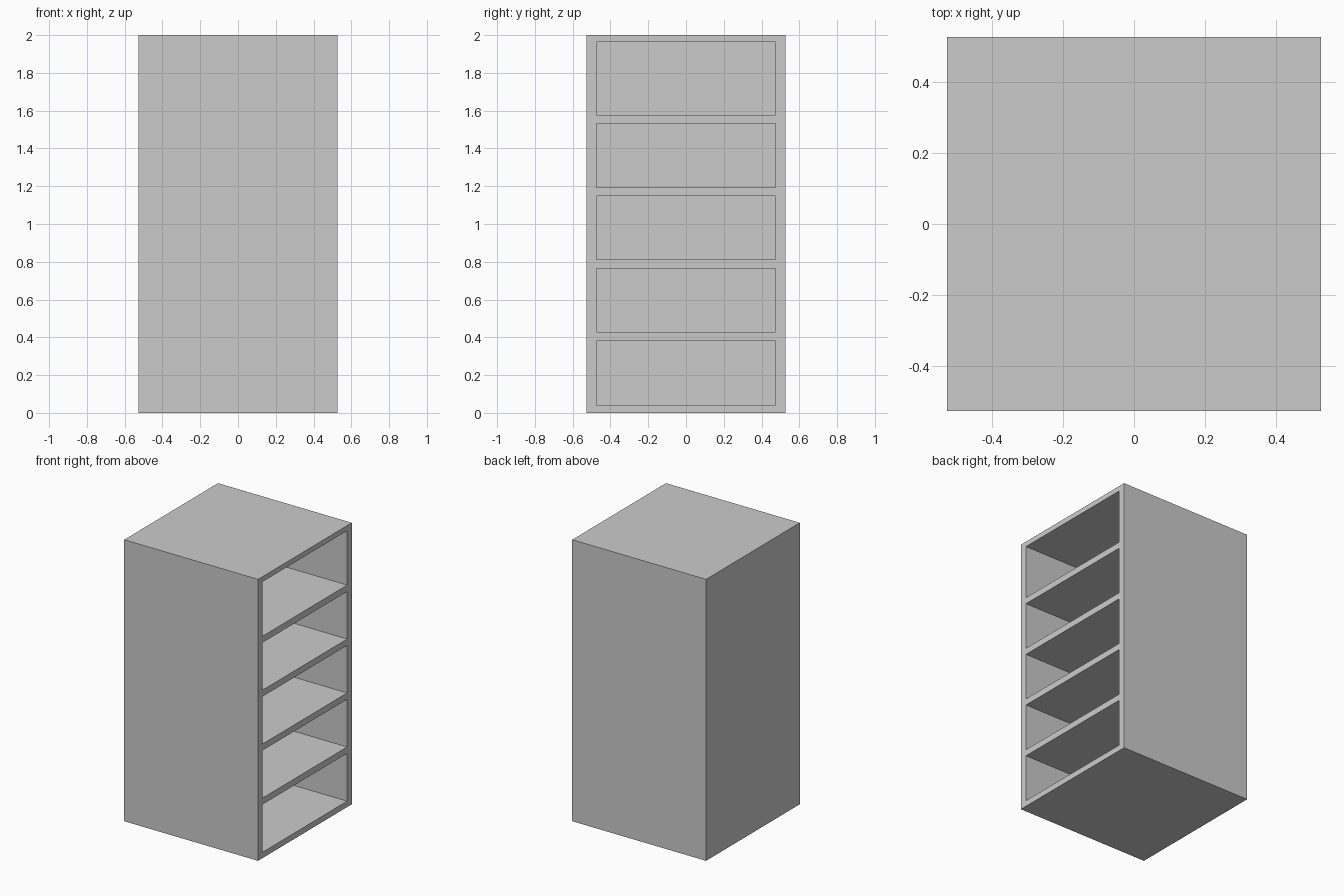
import bpy
import bmesh
from mathutils import Matrix, Vector

if "Cube" in bpy.data.objects:
    bpy.data.objects.remove(bpy.data.objects["Cube"])

HALF, HEIGHT = 0.526, 2.0      # outer half width, height
INNER = 0.474                  # half width of the compartments
BACK = 0.053                   # back panel thickness
# floor and ceiling of each compartment
BAYS = [(0.042, 0.381), (0.427, 0.765), (0.811, 1.148), (1.194, 1.531), (1.577, 1.963)]

# solid cabinet block
bm = bmesh.new()
bmesh.ops.create_cube(bm, size=1, matrix=Matrix.Translation((0, 0, HEIGHT / 2))
                      @ Matrix.Diagonal((2 * HALF, 2 * HALF, HEIGHT, 1)))


def cut(co, normal):
    """Split only the open side (+x) along a plane."""
    side = [f for f in bm.faces if f.normal.x > 0.9]
    edges = {e for f in side for e in f.edges}
    bmesh.ops.bisect_plane(bm, geom=side + list(edges), plane_co=co, plane_no=normal)
    bm.normal_update()


# outline the compartments on the open side
for y in (-INNER, INNER):
    cut(Vector((0, y, 0)), Vector((0, 1, 0)))
for bay in BAYS:
    for z in bay:
        cut(Vector((0, 0, z)), Vector((0, 0, 1)))


def in_bay(face):
    c = face.calc_center_median()
    return (face.normal.x > 0.9 and abs(c.y) < INNER
            and any(lo < c.z < hi for lo, hi in BAYS))


# push the compartments in, leaving walls, shelves and back panel
bays = [f for f in bm.faces if in_bay(f)]
deep = bmesh.ops.extrude_discrete_faces(bm, faces=bays)["faces"]
bmesh.ops.translate(bm, verts=list({v for f in deep for v in f.verts}),
                    vec=(BACK - 2 * HALF, 0, 0))
bmesh.ops.recalc_face_normals(bm, faces=bm.faces[:])

mesh = bpy.data.meshes.new("shelf_cabinet")
bm.to_mesh(mesh)
bm.free()
cabinet = bpy.data.objects.new("shelf_cabinet", mesh)
bpy.context.collection.objects.link(cabinet)
